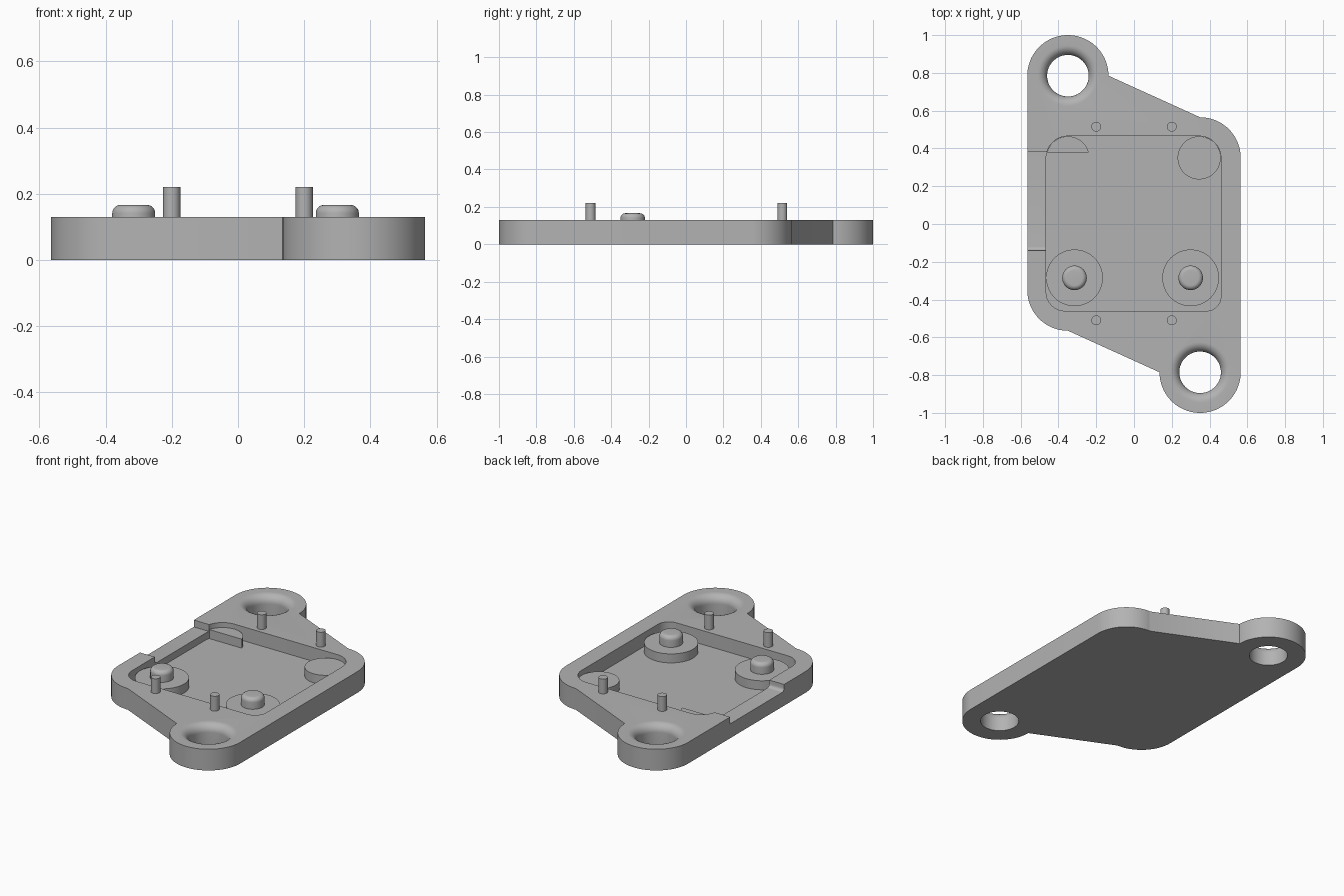
import bpy
import bmesh
from math import sin, cos, pi, radians

if "Cube" in bpy.data.objects:
    bpy.data.objects.remove(bpy.data.objects["Cube"], do_unlink=True)

GREY = (0.45, 0.45, 0.45, 1)
grey = bpy.data.materials.new("mid grey")
grey.use_nodes = True
grey.diffuse_color = GREY
grey.node_tree.nodes["Principled BSDF"].inputs["Base Color"].default_value = GREY

THICK, FLOOR, PAD, NOTCH = 0.13, 0.045, 0.1, 0.088
EAR = (-0.35, 0.785)


def arc(cx, cy, r, start, end, n=24):
    angles = [radians(start + (end - start) * i / n) for i in range(n + 1)]
    return [(cx + r * cos(a), cy + r * sin(a)) for a in angles]


def finish(name, bm):
    bmesh.ops.recalc_face_normals(bm, faces=bm.faces)
    mesh = bpy.data.meshes.new(name)
    bm.to_mesh(mesh)
    bm.free()
    mesh.materials.append(grey)
    obj = bpy.data.objects.new(name, mesh)
    bpy.context.collection.objects.link(obj)
    return obj


def prism(name, outline, z0, z1):
    bm = bmesh.new()
    face = bm.faces.new([bm.verts.new((x, y, z0)) for x, y in outline])
    top = bmesh.ops.extrude_face_region(bm, geom=[face])["geom"]
    verts = [v for v in top if isinstance(v, bmesh.types.BMVert)]
    bmesh.ops.translate(bm, verts=verts, vec=(0, 0, z1 - z0))
    return finish(name, bm)


def lathe(name, x, y, profile, n=64):
    """Closed solid of revolution from (radius, height) pairs, bottom to top."""
    bm = bmesh.new()
    rings = [[bm.verts.new((x + r * cos(2 * pi * i / n), y + r * sin(2 * pi * i / n), z))
              for i in range(n)] for r, z in profile]
    for low, high in zip(rings, rings[1:]):
        for i in range(n):
            j = (i + 1) % n
            bm.faces.new((low[i], low[j], high[j], high[i]))
    bm.faces.new(rings[0])
    bm.faces.new(rings[-1])
    return finish(name, bm)


def activate(obj):
    bpy.ops.object.select_all(action='DESELECT')
    obj.select_set(True)
    bpy.context.view_layer.objects.active = obj


def cut(obj, cutter):
    cutter.hide_render = True
    mod = obj.modifiers.new("cut", 'BOOLEAN')
    mod.operation, mod.solver, mod.object = 'DIFFERENCE', 'EXACT', cutter
    activate(obj)
    bpy.ops.object.modifier_apply(modifier=mod.name)
    bpy.data.objects.remove(cutter, do_unlink=True)


# Base plate: half the outline, repeated by a half turn
half = arc(0.35, 0.35, 0.215, 0, 90) + arc(*EAR, 0.215, 0, 180, 48)
plate = prism("base_plate", half + [(-x, -y) for x, y in half], 0, THICK)

# Recessed pocket with rounded corners
pocket = (arc(0.345, 0.35, 0.115, 0, 90) + arc(-0.35, 0.35, 0.115, 90, 180)
          + arc(-0.365, -0.36, 0.1, 180, 270) + arc(0.385, -0.385, 0.075, 270, 360))
cut(plate, prism("pocket_cutter", pocket, FLOOR, 0.3))

# Shallow notch through the side wall, rounded at its lower corners
side = (arc(-0.12, NOTCH + 0.02, 0.02, 180, 270, 6)
        + [(0.38, NOTCH), (0.38, 0.3), (-0.14, 0.3)])
bm = bmesh.new()
ends = [[bm.verts.new((x, y, z)) for y, z in side] for x in (-0.7, -0.4)]
for end in ends:
    bm.faces.new(end)
for i in range(len(side)):
    j = (i + 1) % len(side)
    bm.faces.new((ends[0][i], ends[0][j], ends[1][j], ends[1][i]))
cut(plate, finish("notch_cutter", bm))

# Mounting holes with a rounded upper rim
rim = [(0.16 - 0.05 * cos(a), THICK - 0.05 + 0.05 * sin(a))
       for a in (radians(9 * i) for i in range(11))]
for s in (1, -1):
    cut(plate, lathe("hole_cutter", s * EAR[0], s * EAR[1],
                     [(0.11, -0.1)] + rim + [(0.16, 0.3)]))
parts = [plate]

# Corner pads inside the pocket
parts.append(lathe("round_pad", 0.345, 0.35, [(0.114, FLOOR - 0.01), (0.114, PAD)]))
parts.append(prism("cut_pad", arc(-0.35, 0.35, 0.114, 15, 165), FLOOR - 0.01, PAD))

# Bosses, each with a rounded stud
for name, x in (("left", 0.3), ("right", -0.315)):
    y = -0.285
    parts.append(lathe(name + "_boss", x, y, [(0.15, FLOOR - 0.01), (0.15, PAD)]))
    dome = arc(0.04, 0.141, 0.025, 0, 90, 8)
    parts.append(lathe(name + "_stud", x, y, [(0.065, PAD - 0.01)] + dome, 48))

# Four thin locating pins
for x, side_name in ((0.2, "left"), (-0.2, "right")):
    for y, end_name in ((0.515, "back"), (-0.51, "front")):
        parts.append(lathe(f"{end_name}_{side_name}_pin", x, y,
                           [(0.026, THICK - 0.02), (0.026, 0.22)], 32))

for obj in parts:
    activate(obj)
    bpy.ops.object.shade_smooth_by_angle(angle=radians(25))
